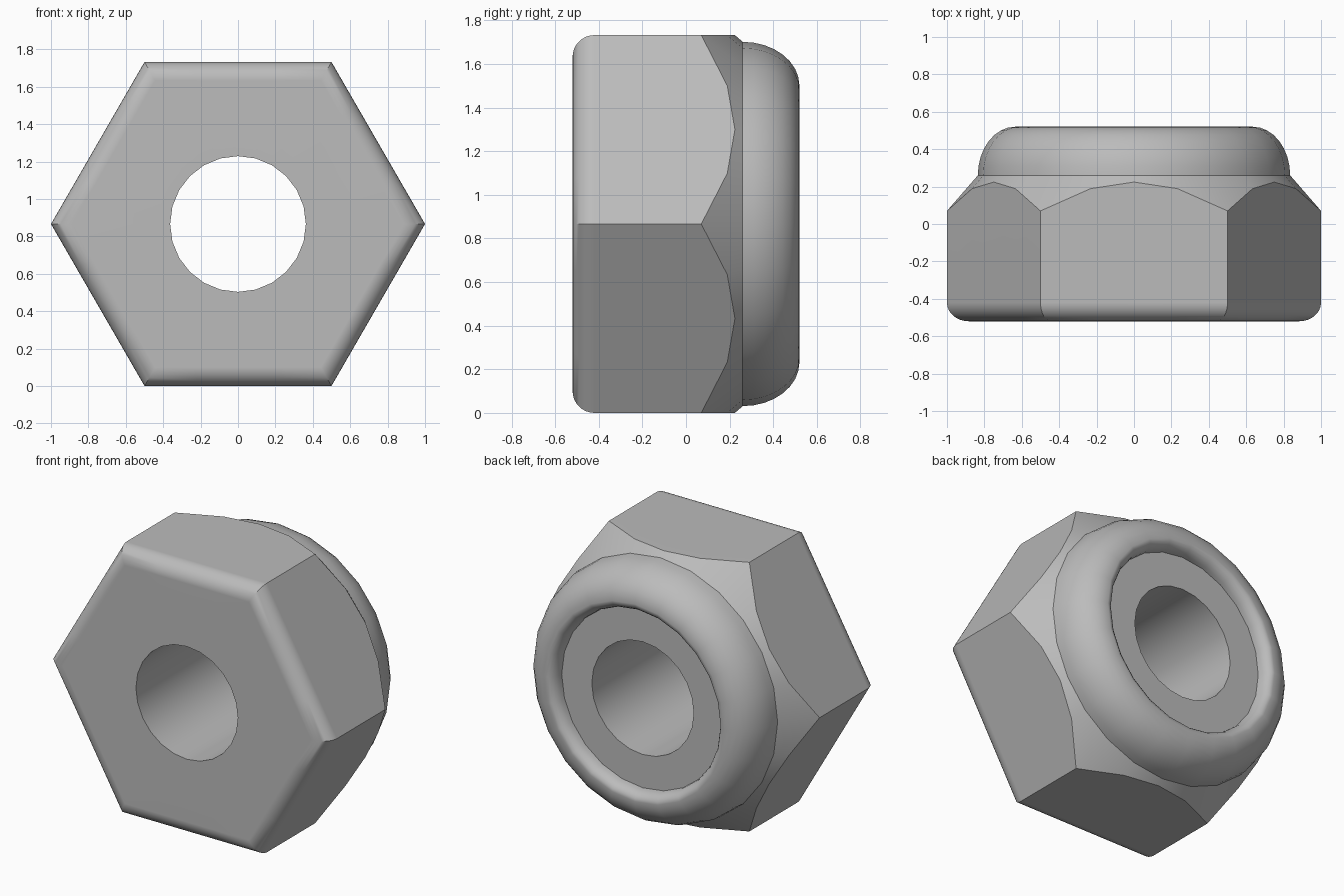
import bpy, bmesh
from math import sin, cos, pi, radians, sqrt

cube = bpy.data.objects.get("Cube")
if cube:
    bpy.data.objects.remove(cube, do_unlink=True)

SIDES = 24                 # four segments per hexagon side
APOTHEM = sqrt(3) / 2
FRONT, BACK = -0.52, 0.52
FILLET = 0.1
NECK_R, NECK_Y = 0.835, 0.26
BORE = 0.363

steel = bpy.data.materials.new("grey_steel")
steel.use_nodes = True
grey = (0.5, 0.5, 0.5, 1)
steel.diffuse_color = grey
steel.node_tree.nodes["Principled BSDF"].inputs["Base Color"].default_value = grey

bm = bmesh.new()
angles = [2 * pi * i / SIDES for i in range(SIDES)]


def hex_radius(a):
    return APOTHEM / cos(a % (pi / 3) - pi / 6)


def ring(radius, depth):
    """Ring around the nut axis; radius and depth are functions of angle."""
    return [bm.verts.new((radius(a) * cos(a), depth(a), APOTHEM + radius(a) * sin(a)))
            for a in angles]


def circle(r, y):
    return ring(lambda a: r, lambda a: y)


def chamfer_y(a):
    return NECK_Y - (hex_radius(a) - NECK_R) * (NECK_Y - 0.07) / (1 - NECK_R)


# Front face and rounded front edge of the hexagon
rings = [circle(BORE, FRONT)]
for i in range(9):
    t = i / 8 * pi / 2
    scale = (APOTHEM - FILLET + FILLET * sin(t)) / APOTHEM
    y = FRONT + FILLET - FILLET * cos(t)
    rings.append(ring(lambda a: scale * hex_radius(a), lambda a: y))

# Flats ending on the conical chamfer
rings.append(ring(hex_radius, chamfer_y))

# Rounded collar, then the inner lip of the rim
for i in range(9):
    t = i / 8 * pi / 2
    rings.append(circle(0.635 + 0.2 * cos(t), NECK_Y + (BACK - NECK_Y) * sin(t)))
for i in range(1, 6):
    t = i / 5 * pi / 2
    rings.append(circle(0.635 - 0.058 * sin(t), 0.44 + 0.08 * cos(t)))

# Recessed locking ring, whose edge runs back through the bore
rings.append(circle(BORE, 0.44))

for lower, upper in zip(rings, rings[1:] + rings[:1]):
    for i in range(SIDES):
        j = (i + 1) % SIDES
        bm.faces.new((lower[i], lower[j], upper[j], upper[i]))
bmesh.ops.recalc_face_normals(bm, faces=bm.faces)

mesh = bpy.data.meshes.new("lock_nut")
bm.to_mesh(mesh)
bm.free()
mesh.materials.append(steel)
nut = bpy.data.objects.new("lock_nut", mesh)
bpy.context.collection.objects.link(nut)

# Smooth curved parts while keeping the flats flat
bpy.ops.object.select_all(action="DESELECT")
nut.select_set(True)
bpy.context.view_layer.objects.active = nut
bpy.ops.object.shade_smooth_by_angle(angle=radians(30))
weighted = nut.modifiers.new("flat_faces", "WEIGHTED_NORMAL")
weighted.keep_sharp = True
